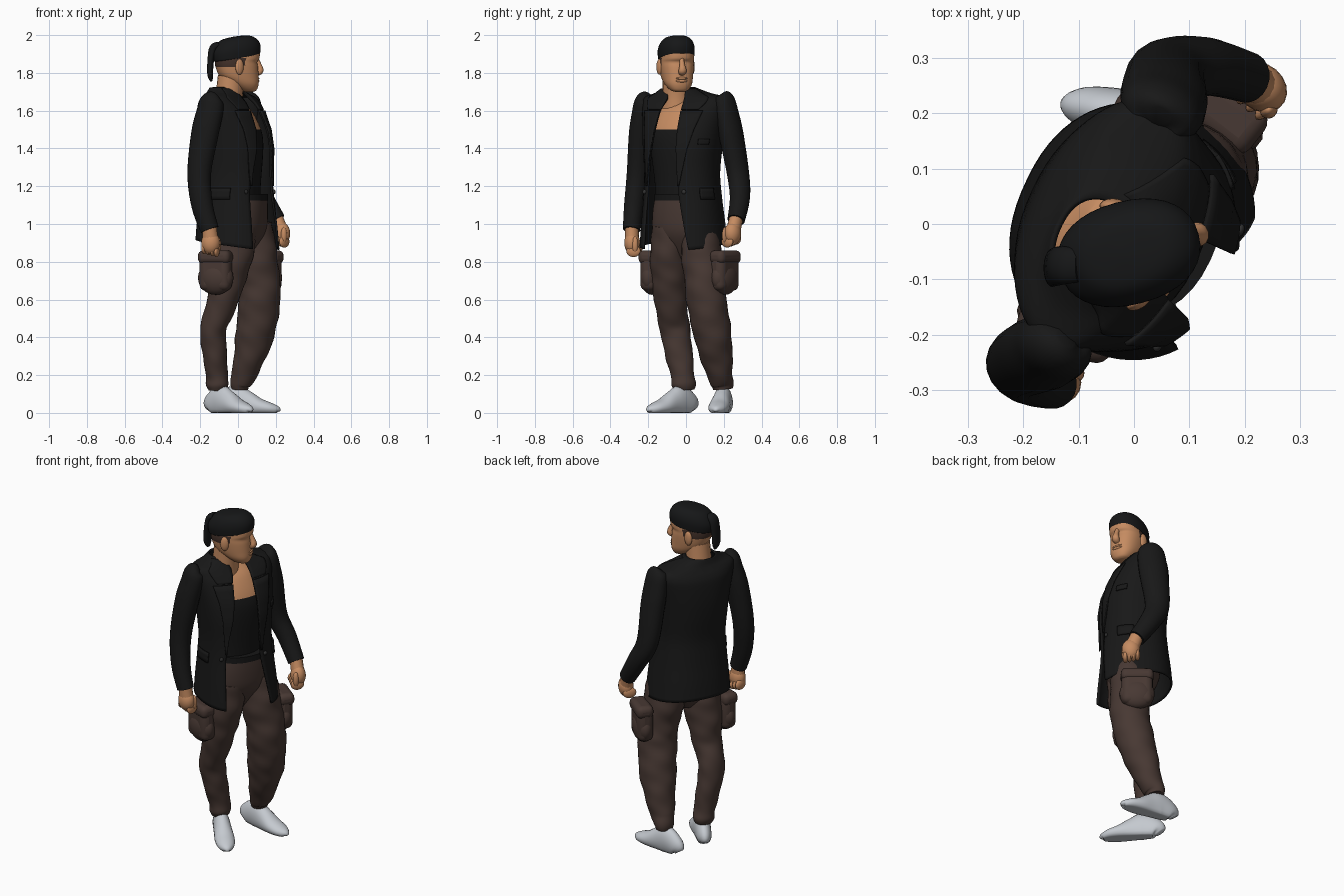
import bpy, bmesh, math
from mathutils import Vector, Matrix

if "Cube" in bpy.data.objects:
    bpy.data.objects.remove(bpy.data.objects["Cube"])


def material(name, r, g, b):
    m = bpy.data.materials.new(name)
    m.diffuse_color = (r, g, b, 1)
    m.use_nodes = True
    m.node_tree.nodes["Principled BSDF"].inputs["Base Color"].default_value = m.diffuse_color
    return m


SKIN = material("skin", .56, .26, .12)
JACKET = material("jacket black", .009, .009, .009)
TANK = material("tank black", .008, .008, .008)
CAP = material("cap black", .008, .0085, .009)
PANTS = material("trouser brown", .064, .04, .033)
STUBBLE = material("stubble brown", .055, .03, .022)
SHOE = material("shoe grey", .56, .59, .63)
METAL = material("button grey", .03, .03, .03)


def make(name, verts, faces, mats, rule=None, angle=60):
    me = bpy.data.meshes.new(name)
    me.from_pydata([tuple(v) for v in verts], [], faces)
    bm = bmesh.new()
    bm.from_mesh(me)
    bmesh.ops.recalc_face_normals(bm, faces=bm.faces)
    bm.to_mesh(me)
    bm.free()
    ob = bpy.data.objects.new(name, me)
    bpy.context.collection.objects.link(ob)
    for m in mats:
        me.materials.append(m)
    if rule:
        for p in me.polygons:
            p.material_index = rule(p.center)
    bpy.ops.object.select_all(action='DESELECT')
    ob.select_set(True)
    bpy.context.view_layer.objects.active = ob
    bpy.ops.object.shade_smooth_by_angle(angle=math.radians(angle))
    return ob


def loft(name, rings, mats, closed=True, caps=True, rule=None):
    n = len(rings[0])
    verts = [v for r in rings for v in r]
    faces = [(i * n + j, i * n + (j + 1) % n, (i + 1) * n + (j + 1) % n, (i + 1) * n + j)
             for i in range(len(rings) - 1) for j in range(n if closed else n - 1)]
    if caps and closed:
        faces += [tuple(range(n)), tuple(range(len(verts) - n, len(verts)))]
    return make(name, verts, faces, mats, rule)


def spline(keys, steps):
    """Smooth interpolation through tuples of numbers."""
    out = []
    for i in range(len(keys) - 1):
        p0, p1, p2, p3 = (Vector(keys[max(0, min(len(keys) - 1, i + k))]) for k in (-1, 0, 1, 2))
        for s in range(steps):
            t = s / steps
            out.append(p1 + .5 * t * ((p2 - p0) + t * ((2 * p0 - 5 * p1 + 4 * p2 - p3) + t * (3 * (p1 - p2) + p3 - p0))))
    return out + [Vector(keys[-1])]


def axis(deg):
    a = math.radians(deg)
    return Vector((math.cos(a), math.sin(a), 0))


def tube(name, keys, deg, mat, n=20, steps=5, fold=0, floor=False):
    """Round limb: keys are x, y, z, radius along heading, radius across it."""
    path, rings = spline(keys, steps), []
    for i, p in enumerate(path):
        c = Vector(p[:3])
        t = (Vector(path[min(i + 1, len(path) - 1)][:3]) - Vector(path[max(i - 1, 0)][:3])).normalized()
        a = axis(deg)
        a = (a - t * a.dot(t)).normalized()
        b = t.cross(a)
        ring = []
        for j in range(n):
            u = 2 * math.pi * j / n
            k = 1 + fold * (math.sin(c.z * 38 + 2 * u) + .7 * math.sin(c.z * 61 - 3 * u + 1))
            v = c + a * (p[3] * k * math.cos(u)) + b * (p[4] * k * math.sin(u))
            if floor:
                v.z = max(v.z, 0)
            ring.append(v)
        rings.append(ring)
    return loft(name, rings, [mat])


def power(v, e):
    return math.copysign(abs(v) ** e, v)


def body(name, origin, deg, rows, mats, n=36, e=.9, tilt=0, rule=None, steps=4):
    """Stacked ovals: rows are z, front, back, half width in the heading frame."""
    f, l, rings = axis(deg), axis(deg + 90), []
    for z, fr, bk, w in spline(rows, steps):
        c, d, ring = (fr + bk) / 2, (fr - bk) / 2, []
        for j in range(n):
            u = 2 * math.pi * j / n
            k = c + d * power(math.cos(u), e)
            ring.append(Vector((*origin, z + tilt * k)) + f * k + l * (w * power(math.sin(u), e)))
        rings.append(ring)
    return loft(name, rings, mats, rule=rule)


def blob(name, loc, radii, deg, mat, box=False):
    bpy.ops.mesh.primitive_cube_add(size=2) if box else bpy.ops.mesh.primitive_uv_sphere_add(segments=18, ring_count=12)
    ob = bpy.context.object
    ob.name = name
    ob.data.transform(Matrix.LocRotScale(Vector(loc), Matrix.Rotation(math.radians(deg), 3, 'Z'), Vector(radii)))
    ob.data.materials.append(mat)
    if box:
        m = ob.modifiers.new("round", 'BEVEL')
        m.width, m.segments = min(radii) * .8, 4
    bpy.ops.object.shade_smooth_by_angle(angle=math.radians(60))
    return ob


# head, with stubble on the back and sides
HD, HO = 15, (-.02, -.055)
HF, HL = axis(HD), axis(HD + 90)


def at_head(f, l, z):
    return Vector((*HO, z)) + HF * f + HL * l


def stubble(c):
    k = (c - Vector((*HO, 0))).dot(HF)
    return 1 if (k < .03 and c.z > 1.83 + .25 * max(0, k)) or c.z > 1.925 else 0


body("head", HO, HD, [(1.70, .105, .06, .025), (1.71, .12, .03, .048), (1.74, .13, -.02, .07), (1.78, .13, -.075, .081),
     (1.83, .126, -.098, .088), (1.858, .122, -.102, .089), (1.88, .135, -.102, .088), (1.93, .13, -.1, .083),
     (1.965, .07, -.05, .05)], [SKIN, STUBBLE], e=.85, rule=stubble)
tube("nose", [(*at_head(.12, 0, 1.88), .012, .012), (*at_head(.134, 0, 1.845), .014, .014),
     (*at_head(.142, 0, 1.812), .018, .022), (*at_head(.125, 0, 1.795), .012, .016)], HD, SKIN, 12)
for s, side in ((1, "left"), (-1, "right")):
    blob(side + "_ear", at_head(.005, .09 * s, 1.832), (.024, .013, .042), HD - 14 * s, SKIN)
for z, r in ((1.771, .008), (1.757, .009)):
    blob("lip", at_head(.122, 0, z), (.014, .033, r), HD, SKIN)
tube("neck", [(-.055, -.05, 1.6, .08, .08), (-.047, -.052, 1.68, .072, .073), (-.035, -.055, 1.78, .072, .07)], 0, SKIN)

# cap with a hanging tail
body("cap", HO, HD, [(1.878, .134, -.108, .09), (1.886, .14, -.115, .092), (1.925, .14, -.118, .093), (1.96, .12, -.1, .082),
     (1.985, .078, -.07, .056), (1.992, .01, -.01, .01)], [CAP], tilt=.17)
tube("cap_tail", [(-.1, -.075, 1.95, .015, .03), (-.13, -.075, 1.93, .022, .035), (-.145, -.078, 1.86, .017, .035),
     (-.147, -.08, 1.79, .015, .032), (-.14, -.08, 1.755, .006, .012)], 0, CAP)

# chest and tank top
TD, TO = -25, (-.03, -.01)
body("torso_and_tank", TO, TD, [(1.05, .14, -.12, .15), (1.2, .145, -.13, .15), (1.4, .155, -.14, .175), (1.5, .14, -.14, .18),
     (1.6, .09, -.12, .14), (1.65, .04, -.08, .09), (1.68, 0, -.06, .03)], [TANK, SKIN],
     rule=lambda c: 1 if c.z > 1.495 else 0, steps=6)

# open jacket: z, front, back, half width, left edge, right edge, sideways shift
ROWS = [(.89, .215, -.2, .225, .115, .155, 0), (1.0, .21, -.187, .215, .09, .15, 0), (1.15, .2, -.165, .2, .06, .14, 0),
        (1.27, .2, -.152, .194, .055, .125, 0), (1.4, .2, -.162, .204, .05, .105, 0), (1.5, .18, -.165, .215, .05, .09, 0),
        (1.6, .135, -.158, .23, .05, .078, 0), (1.64, .105, -.145, .235, .05, .065, 0), (1.668, .078, -.125, .225, .05, .055, -.005),
        (1.69, .06, -.11, .15, .055, .045, -.02), (1.72, .04, -.098, .08, .06, .045, -.04)]
E = .88


def jacket_row(z):
    for a, b in zip(ROWS, ROWS[1:]):
        if z <= b[0]:
            break
    return Vector(a).lerp(Vector(b), (z - a[0]) / (b[0] - a[0]))


def edge_angle(r, side):
    return math.asin(min(1, r[4 if side > 0 else 5] / r[3]) ** (1 / E))


def jacket_point(r, u, off=0):
    c, d = (r[1] + r[2]) / 2, (r[1] - r[2]) / 2 + off
    z = r[0] - .03 * math.cos(u) * max(0, min(1, (1.1 - r[0]) / .2))
    ox = TO[0] + .02 * max(0, min(1, (1.3 - r[0]) / .4))
    return Vector((ox, TO[1], z)) + axis(TD) * (c + d * power(math.cos(u), E)) + axis(TD + 90) * (r[6] + (r[3] + off) * power(math.sin(u), E))


rings = []
for r in spline(ROWS, 4):
    a, b = edge_angle(r, 1), 2 * math.pi - edge_angle(r, -1)
    rings.append([jacket_point(r, a + (b - a) * j / 56) for j in range(57)])
coat = loft("jacket", rings, [JACKET], closed=False)
m = coat.modifiers.new("cloth", 'SOLIDIFY')
m.thickness, m.offset = .01, 0


def patch(name, side, z0, z1, start, width, off=.01, rows=12):
    """Thin cloth plate lying on the jacket, measured from its front edge."""
    out = []
    for i in range(rows + 1):
        t = i / rows
        r = jacket_row(z0 + (z1 - z0) * t)
        a = edge_angle(r, side) + start
        out.append([jacket_point(r, side * (a + width(t) * j / 8), off) for j in range(9)])
    ob = loft(name, out, [JACKET], closed=False)
    md = ob.modifiers.new("cloth", 'SOLIDIFY')
    md.thickness, md.offset = .008, 0


for s, side in ((1, "left"), (-1, "right")):
    patch(side + "_lapel", s, 1.2, 1.6, -.02, lambda t: .04 + .5 * t)
    patch(side + "_collar", s, 1.605, 1.715, -.02, lambda t: .42 + .4 * t, .007)
    patch(side + "_pocket_flap", s, 1.13, 1.19, .6, lambda t: .5, .009, 3)
    p = jacket_point(jacket_row(1.17), s * (edge_angle(jacket_row(1.17), s) + .14), .008)
    blob(side + "_button", p, (.008, .012, .012), TD, METAL)
patch("chest_pocket", 1, 1.42, 1.45, .55, lambda t: .35, .009, 3)

# sleeves with square shoulders
tube("right_sleeve", [(-.122, -.205, 1.682, .02, .02), (-.132, -.213, 1.67, .05, .042), (-.14, -.218, 1.645, .066, .054),
     (-.15, -.225, 1.59, .073, .058), (-.175, -.238, 1.48, .075, .062), (-.205, -.255, 1.27, .064, .058),
     (-.19, -.275, 1.1, .058, .052), (-.15, -.288, .97, .05, .046)], TD, JACKET)
tube("left_sleeve", [(.045, .195, 1.69, .02, .02), (.047, .2, 1.68, .055, .04), (.049, .205, 1.65, .073, .052),
     (.052, .215, 1.59, .08, .058), (.056, .238, 1.48, .08, .062), (.065, .275, 1.27, .068, .057), (.13, .285, 1.14, .058, .052),
     (.205, .265, 1.02, .048, .046)], TD, JACKET)

# hands: wrist, palm, curled fingers and thumb
for side, wrist, c, deg in (("right", (-.152, -.287, 1.0), (-.145, -.285, .90), -10), ("left", (.2, .268, 1.04), (.23, .247, .95), -40)):
    s = 1 if side == "right" else -1
    c, f, l = Vector(c), axis(deg), axis(deg + 90)
    w = Vector(wrist)
    tube(side + "_wrist", [(*w, .038, .035), (*w.lerp(c, .5), .04, .036), (*c, .045, .036)], deg, SKIN, 14)
    blob(side + "_palm", c, (.05, .042, .06), deg, SKIN)
    for k in range(4):
        blob(side + "_finger", c + f * (.03 - .022 * k) + l * (s * .012) + Vector((0, 0, -.043 + .005 * k)), (.015, .038, .032), deg, SKIN)
    blob(side + "_thumb", c + f * .036 + l * (s * .022) + Vector((0, 0, -.01)), (.016, .017, .044), deg, SKIN)

# trousers
body("trouser_seat", (0, 0), TD, [(.80, .04, -.04, .04), (.86, .085, -.09, .10), (.95, .135, -.135, .175), (1.05, .148, -.135, .178),
     (1.15, .148, -.13, .16)], [PANTS])
body("belt", (0, 0), TD, [(1.125, .153, -.13, .163), (1.16, .153, -.13, .161)], [TANK])
tube("right_trouser_leg", [(-.02, -.085, .99, .12, .092), (-.035, -.09, .85, .118, .1), (-.06, -.087, .72, .104, .097),
     (-.085, -.08, .58, .08, .085), (-.13, -.06, .45, .07, .08), (-.122, -.035, .3, .064, .072), (-.112, -.018, .2, .057, .062),
     (-.11, -.012, .15, .06, .064), (-.11, -.01, .12, .048, .052)], 0, PANTS, 28, 9, .02)
tube("left_trouser_leg", [(.06, .075, .99, .12, .095), (.085, .082, .85, .12, .108), (.11, .095, .72, .11, .105),
     (.115, .108, .6, .11, .106), (.09, .14, .42, .103, .1), (.055, .165, .28, .08, .083), (.03, .18, .2, .066, .067),
     (.012, .192, .155, .054, .06), (.01, .195, .125, .044, .05)], 0, PANTS, 28, 9, .02)
for side, x, y, deg in (("right", -.118, -.18, -20), ("left", .15, .205, -38)):
    c, out = Vector((x, y, .715)), axis(deg + 90) * (1 if side == "left" else -1)
    blob(side + "_cargo_pocket", c, (.098, .055, .09), deg, PANTS)
    blob(side + "_cargo_pouch", c + Vector((0, 0, .03)), (.086, .045, .1), deg, PANTS, True)
    blob(side + "_cargo_flap", c + out * .004 + Vector((0, 0, .11)), (.09, .048, .036), deg, PANTS, True)

# shoes: distance from heel, half width, height
STATIONS = [(0, .018, .05), (.02, .038, .10), (.09, .046, .145), (.15, .05, .12), (.22, .055, .078), (.28, .047, .054), (.318, .026, .035), (.325, .006, .015)]
for side, x, y, deg in (("right", -.155, .04, -47), ("left", -.105, .214, -10)):
    h = axis(deg)
    keys = [(x + h.x * d, y + h.y * d, t * .42, w, t * .58) for d, w, t in STATIONS]
    tube(side + "_shoe", keys, deg + 90, SHOE, 24, 5, floor=True)
